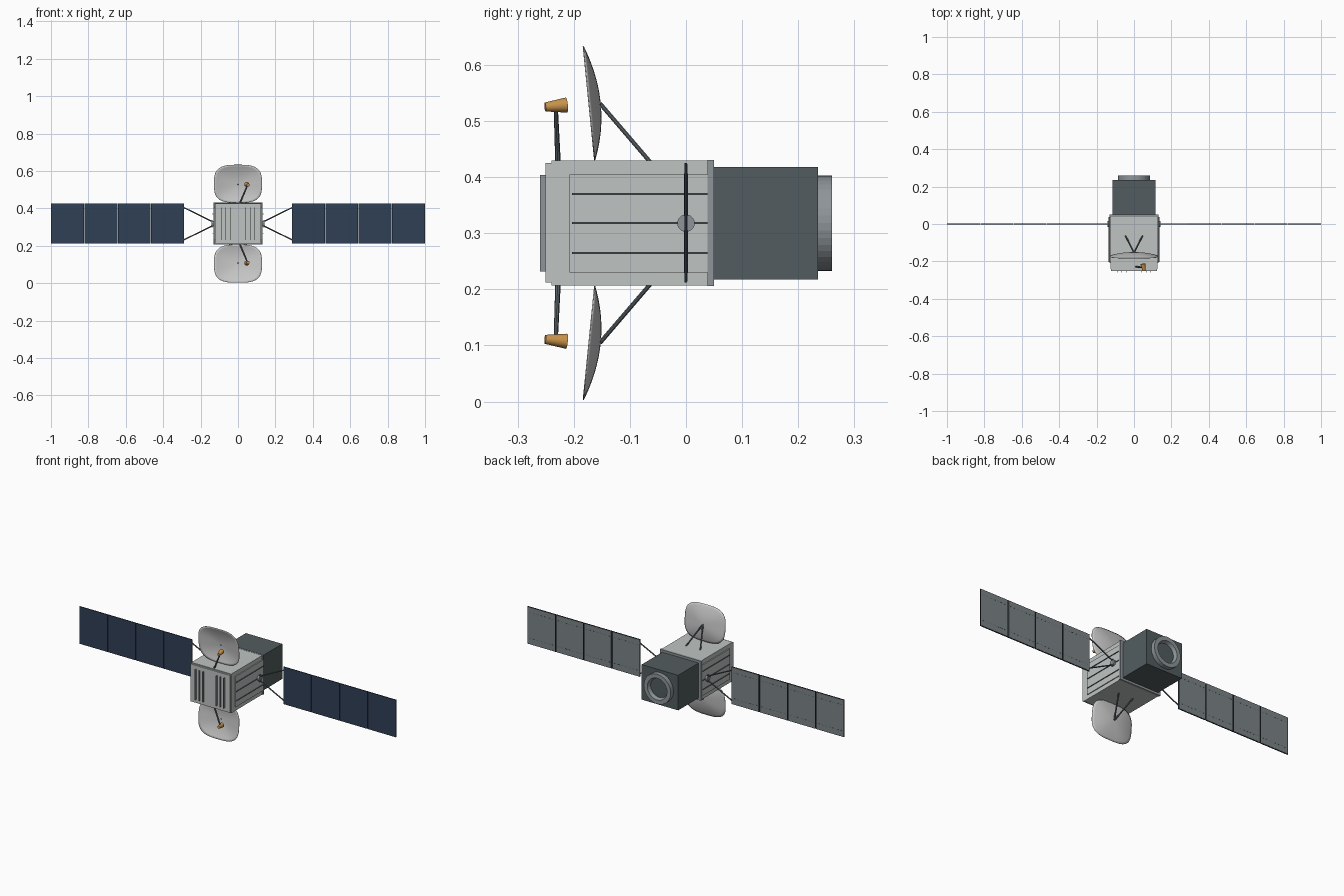
import bpy, bmesh, math
from mathutils import Vector

cube = bpy.data.objects.get("Cube")
if cube:
    bpy.data.objects.remove(cube, do_unlink=True)


def material(name, rgb):
    m = bpy.data.materials.new(name)
    m.use_nodes = True
    m.diffuse_color = (*rgb, 1)
    m.node_tree.nodes["Principled BSDF"].inputs["Base Color"].default_value = (*rgb, 1)
    return m


BODY = material("light grey", (.52, .55, .54))
DISH = material("pale dish grey", (.56, .57, .56))
NAVY = material("solar navy", (.03, .05, .09))
BACK = material("panel back grey", (.2, .23, .245))
DARK = material("dark slate", (.085, .108, .115))
METAL = material("mid metal grey", (.27, .3, .32))
STRUT = material("strut grey", (.1, .12, .135))
FRAME = material("frame black", (.02, .024, .028))
GOLD = material("gold", (.58, .29, .07))

ZC = .318  # height of the central axis


def finish(bm, name, mat, smooth=False):
    bmesh.ops.recalc_face_normals(bm, faces=bm.faces)
    me = bpy.data.meshes.new(name)
    bm.to_mesh(me)
    bm.free()
    me.materials.append(mat)
    ob = bpy.data.objects.new(name, me)
    bpy.context.collection.objects.link(ob)
    if smooth:
        bpy.ops.object.select_all(action='DESELECT')
        bpy.context.view_layer.objects.active = ob
        ob.select_set(True)
        bpy.ops.object.shade_smooth_by_angle(angle=math.radians(40))
    return ob


def box(name, mat, x, y, z):
    """Box from (min, max) pairs on each axis."""
    bm = bmesh.new()
    bmesh.ops.create_cube(bm, size=1)
    for v in bm.verts:
        v.co = [sum(r) / 2 + c * (r[1] - r[0]) for c, r in zip(v.co, (x, y, z))]
    return finish(bm, name, mat)


def rod(name, mat, p, q, r1, r2=None, sides=8, smooth=True):
    """Tapered cylinder between two points."""
    p, q = Vector(p), Vector(q)
    bm = bmesh.new()
    bmesh.ops.create_cone(bm, cap_ends=True, segments=sides, radius1=r1,
                          radius2=r1 if r2 is None else r2, depth=(q - p).length)
    turn = (q - p).to_track_quat('Z', 'Y')
    for v in bm.verts:
        v.co = turn @ v.co + (p + q) / 2
    return finish(bm, name, mat, smooth)


def span(lo, hi, s):
    return (lo, hi) if s > 0 else (-hi, -lo)


# Main body, front cover, rear flange and rear module
box("body", BODY, (-.126, .126), (-.24, .04), (.207, .43))
box("front_cover", BODY, (-.124, .124), (-.25, -.24), (.212, .425))
box("rear_flange", METAL, (-.13, .13), (.038, .05), (.206, .431))
box("rear_module", DARK, (-.115, .115), (.05, .235), (.218, .418))

# Thin cooling fins on the front cover
for s in (-1, 1):
    for i in range(3):
        x = .04 + i * .024
        box("front_fin", METAL, span(x, x + .004, s), (-.26, -.25), (.232, .404))

# Rear docking ring, turned from a profile
bm = bmesh.new()
profile = [(.085, .235), (.085, .26), (.062, .26), (.054, .24)]
ring = [bm.verts.new((r, y, ZC)) for r, y in profile]
edges = [bm.edges.new(pair) for pair in zip(ring, ring[1:])]
bmesh.ops.spin(bm, geom=ring + edges, cent=(0, 0, ZC), axis=(0, 1, 0),
               angle=math.tau, steps=40, use_duplicate=False)
bmesh.ops.remove_doubles(bm, verts=bm.verts, dist=.0001)
finish(bm, "docking_ring", METAL)
rod("ring_floor", DARK, (0, .23, ZC), (0, .241, ZC), .056, sides=40)

# Side plates with ribs, hubs, yokes and solar wings
for s in (-1, 1):
    box("side_plate", BODY, span(.126, .131, s), (-.208, .038), (.23, .405))
    for dz in (-.053, 0, .052):
        box("side_rib", STRUT, span(.131, .135, s), (-.203, .038),
            (ZC + dz - .0018, ZC + dz + .0018))
    rod("wing_hub", METAL, (s * .128, 0, ZC), (s * .143, 0, ZC), .0155, sides=20)
    for t in (-1, 1):
        rod("yoke_bar", STRUT, (s * .138, 0, ZC + t * .012),
            (s * .293, 0, ZC + t * .088), .0035)
    box("yoke_post", STRUT, span(.137, .143, s), (-.004, .004), (ZC - .02, ZC + .02))

    pitch = .1775
    for i in range(4):
        a = .29 + i * pitch
        b = a + pitch - .003 * (i < 3)
        box("panel_frame", FRAME, span(a, b, s), (-.0015, .0015), (.212, .425))
        box("panel_cells", NAVY, span(a, b, s), (-.003, -.0015), (.212, .425))
        box("panel_back", BACK, span(a + .003, b - .003, s), (.0015, .003), (.214, .423))
        # Dashed wiring on the rear face
        for z in (.245, .392):
            for k in range(7):
                x = a + .012 + k * .0235
                box("panel_dash", STRUT, span(x, x + .012, s), (.003, .0034), (z, z + .003))


def dish(name, t):
    """Shallow rounded-square dish above (t=1) or below (t=-1) the body."""
    bm = bmesh.new()
    n, rings = 64, 10

    def point(r, ang):
        c, d = math.cos(ang), math.sin(ang)
        k = r / (abs(c) ** 3.2 + abs(d) ** 3.2) ** (1 / 3.2)
        z = k * d * .1015
        return (k * c * .128, -.153 - .02 * r * r - .1 * z, ZC + t * (.2135 + z))

    centre = bm.verts.new(point(0, 0))
    last = None
    for i in range(1, rings + 1):
        loop = [bm.verts.new(point(i / rings, math.tau * j / n)) for j in range(n)]
        for j in range(n):
            k = (j + 1) % n
            if last:
                bm.faces.new((last[j], loop[j], loop[k], last[k]))
            else:
                bm.faces.new((centre, loop[j], loop[k]))
        last = loop
    ob = finish(bm, name, DISH, smooth=True)
    mod = ob.modifiers.new("thickness", 'SOLIDIFY')
    mod.thickness = .002
    mod.offset = 0


# Dishes with rear struts and feed horns, mirrored above and below
for t, place in ((1, "upper"), (-1, "lower")):
    dish(place + "_dish", t)
    for s in (-1, 1):
        rod(place + "_dish_strut", STRUT, (0, -.153, ZC + t * .213),
            (s * .046, -.063, ZC + t * .108), .004)
    rod(place + "_feed_arm", STRUT, (.008, -.228, ZC + t * .105),
        (.05, -.232, ZC + t * .204), .005, .0038)
    rod(place + "_feed_horn", GOLD, (.054, -.251, ZC + t * .207),
        (.047, -.213, ZC + t * .2105), .008, .0135, sides=24)
